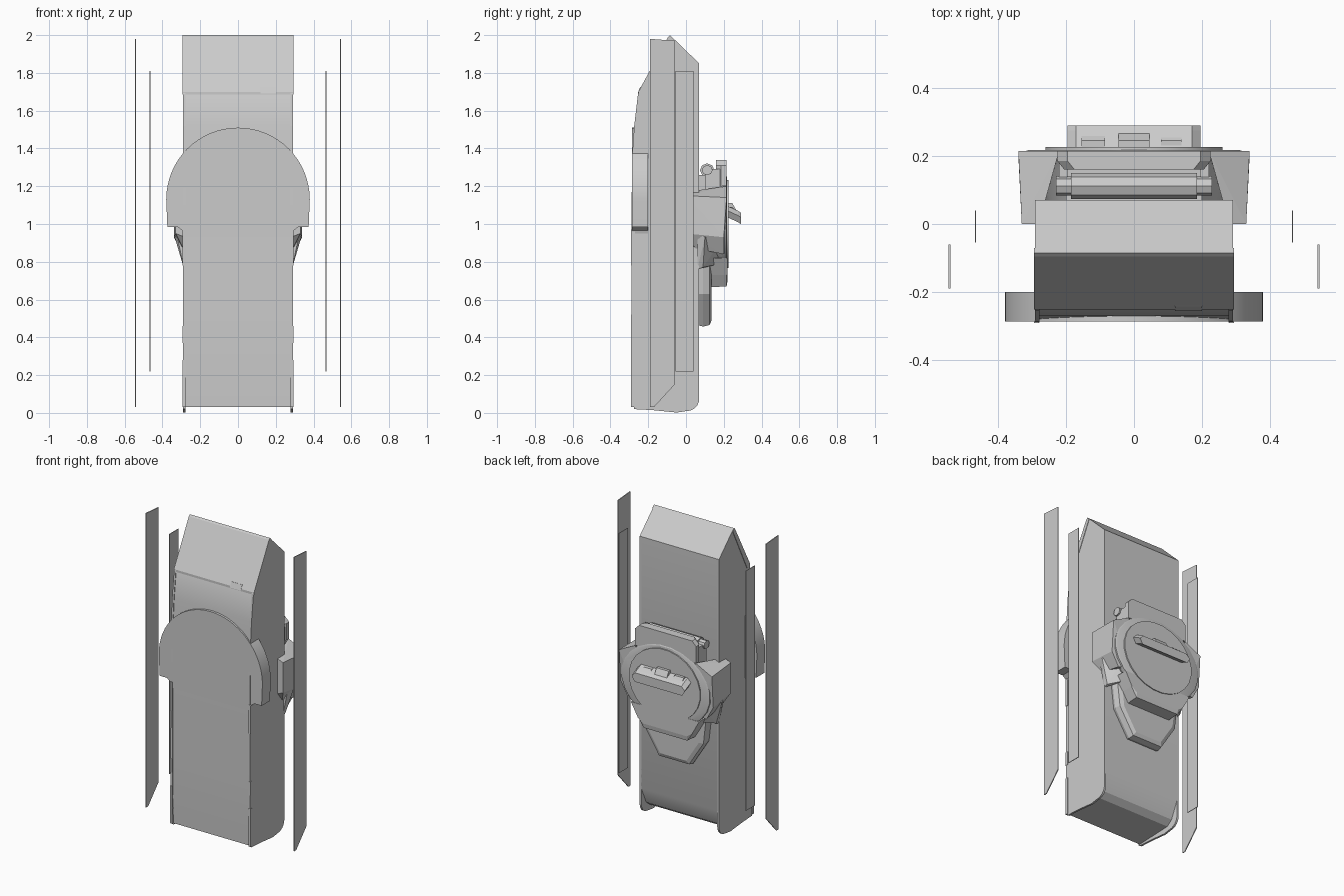
import bpy, bmesh
from math import cos, sin, pi, radians

if "Cube" in bpy.data.objects:
    bpy.data.objects.remove(bpy.data.objects["Cube"])


def finish(name, bm, smooth=False):
    bmesh.ops.recalc_face_normals(bm, faces=bm.faces)
    me = bpy.data.meshes.new(name)
    bm.to_mesh(me)
    bm.free()
    ob = bpy.data.objects.new(name, me)
    bpy.context.collection.objects.link(ob)
    if smooth:
        bpy.ops.object.select_all(action='DESELECT')
        ob.select_set(True)
        bpy.context.view_layer.objects.active = ob
        bpy.ops.object.shade_smooth_by_angle(angle=radians(25))
    return ob


def loft(name, rings, smooth=False):
    """Skin a stack of equal-length closed rings and cap both ends."""
    bm = bmesh.new()
    rows = [[bm.verts.new(p) for p in r] for r in rings]
    n = len(rows[0])
    for a, b in zip(rows, rows[1:]):
        for i in range(n):
            j = (i + 1) % n
            bm.faces.new((a[i], a[j], b[j], b[i]))
    bm.faces.new(rows[0])
    bm.faces.new(rows[-1])
    return finish(name, bm, smooth)


def prism_x(name, yz, x0, x1, smooth=False):
    return loft(name, [[(x, y, z) for y, z in yz] for x in (x0, x1)], smooth)


def prism_y(name, xz, y0, y1, smooth=False):
    return loft(name, [[(x, y, z) for x, z in xz] for y in (y0, y1)], smooth)


def hull(name, pts):
    bm = bmesh.new()
    for p in pts:
        bm.verts.new(p)
    bmesh.ops.convex_hull(bm, input=bm.verts)
    return finish(name, bm)


def box(name, x, y, z):
    return hull(name, [(a, b, c) for a in x for b in y for c in z])


def mirrored(half):
    """Complete a right-half outline (top to bottom) across x = 0."""
    return half + [(-x, z) for x, z in reversed(half) if abs(x) > 1e-6]


def ellipse(rx, rz, cz, n=24):
    return [(rx * cos(2 * pi * (i + .5) / n), cz + rz * sin(2 * pi * (i + .5) / n))
            for i in range(n)]


# Main body, slightly inset between the two side cheeks
front = [(-.25, 1.69), (-.27, 1.52), (-.281, 1.36), (-.284, 1.1),
         (-.284, .8), (-.286, .5), (-.286, .28)]
prism_x("main_body", front + [(-.278, .03), (-.02, .04), (.02, .07), (.07, .18),
        (.07, 1.85), (-.085, 2.0), (-.092, 1.985)], -.28, .28, True)

# Side cheeks with rounded lower back corners
corner = [(.07 - .065 + .065 * sin(a), .075 - .065 * cos(a))
          for a in [i * pi / 12 for i in range(7)]]
cheek = [(y - .004, z) for y, z in front] + [(-.275, .02), (-.18, .015), (-.05, .002)] + \
    corner + [(.07, 1.85), (-.085, 2.0), (-.092, 1.985)]
for s, side in ((1, "right"), (-1, "left")):
    prism_x("cheek_" + side, cheek, s * .278, s * .291)
    # Raised front edge strips, broken by gaps
    for z0, z1 in ((.03, .28), (.37, .46), (.78, .97)):
        box("edge_strip_" + side, (s * .279, s * .294), (-.291, -.27), (z0, z1))

# Sloping lid, its lip and latch
prism_x("lid", [(-.252, 1.685), (-.252, 1.70), (-.095, 1.99), (-.085, 2.0),
        (-.07, 1.985), (-.22, 1.685)], -.294, .294)
prism_x("lid_lip", [(-.1, 1.98), (-.085, 2.0), (-.075, 1.99), (-.09, 1.97)], -.293, .293)
prism_x("lid_latch", [(-.256, 1.69), (-.243, 1.725), (-.23, 1.72), (-.24, 1.69)], .12, .2)

# Round-topped shield on the front
dome = [(.38 * sin(i * pi / 32), 1.13 + .38 * cos(i * pi / 32)) for i in range(17)]
prism_y("front_shield", mirrored(dome + [(.374, .985), (.32, .985), (.295, .965), (.285, .93)]),
        -.287, -.2, True)

# Free-standing thin panels at both sides
for s, side in ((1, "right"), (-1, "left")):
    prism_x("outer_panel_" + side, [(-.19, .03), (-.17, .03), (-.06, .15), (-.06, 1.97),
            (-.19, 1.98)], s * .54, s * .546)
    box("inner_panel_" + side, (s * .464, s * .468), (-.055, .04), (.22, 1.81))

# Round back unit: tapered drum, rim and raised face
drum = [(.06, .8), (.16, .93), (.19, 1), (.213, 1), (.218, .96)]
loft("back_drum", [[(x * k, y, .995 + (z - .995) * k) for x, z in ellipse(.325, .265, .995)]
                   for y, k in drum], True)
prism_y("back_face", ellipse(.262, .235, 1.0), .2, .226, True)

# Wings gripping the body on both sides of the drum
for s, side in ((1, "right"), (-1, "left")):
    hull("back_wing_" + side, [(s * x, y, z) for x, y, z in (
        (.28, 0, .93), (.33, 0, .95), (.33, 0, 1.15), (.28, 0, 1.17),
        (.34, .2, .93), (.34, .215, 1.14), (.22, .215, 1.2), (.22, .21, .86),
        (.29, .05, .87), (.29, .2, .84))])
    hull("lower_strut_" + side, [(s * x, y, z) for x, y, z in (
        (.325, .06, .95), (.335, .1, .93), (.285, .06, .76), (.285, .09, .77),
        (.2, .18, .79), (.24, .2, .93), (.26, .06, .95))])

# Roller and plate on top of the drum
roller = [(.112 + .038 * cos(i * pi / 4), 1.285 + .036 * sin(i * pi / 4)) for i in range(8)]
prism_x("top_roller", roller, -.185, .185)
for s in (1, -1):
    prism_x("roller_cap", [(.112 + (y - .112) * .75, 1.285 + (z - 1.285) * .75)
            for y, z in roller], s * .185, s * .23)
    box("roller_arm", (s * .195, s * .22), (.1, .19), (1.15, 1.29))
box("roller_base", (-.2, .2), (.07, .18), (1.15, 1.26))
loft("top_plate", [[(x, y, z) for x, z in mirrored([(w - .03, 1.34), (w, 1.31), (w, 1.2)])]
                   for y, w in ((.16, .205), (.185, .225), (.215, .225))])

# Bracket under the drum and the angular lower flap
loft("lower_bracket", [[(x, y, z) for x, z in mirrored([(.25, .82), (.2, .73), (.16, b)])]
                       for y, b in ((.07, .72), (.13, .665), (.215, .67), (.22, .7))])
flap = mirrored([(.235, .8), (.215, .63), (.11, .465)])
loft("lower_flap", [[(x * k, y, .66 + (z - .66) * k) for x, z in flap]
                    for y, k in ((.06, 1), (.09, 1.04), (.125, 1), (.135, .88))])

# Tilted handle with small blocks in the middle of the drum
bar = [(.195, 1.045), (.17, 1.07), (-.17, 1.07), (-.195, 1.045), (-.175, 1.01), (.175, 1.01)]
loft("handle_bar", [[(x, y, z + dz) for x, z in bar]
                    for y, dz in ((.22, .025), (.275, 0), (.29, -.01))])
for x, w, h in ((-.12, .035, .03), (0, .045, .045), (.11, .03, .025)):
    prism_x("handle_block", [(.22, 1.06), (.22, 1.065 + h), (.245, 1.065 + h), (.28, 1.05)],
            x - w, x + w)
